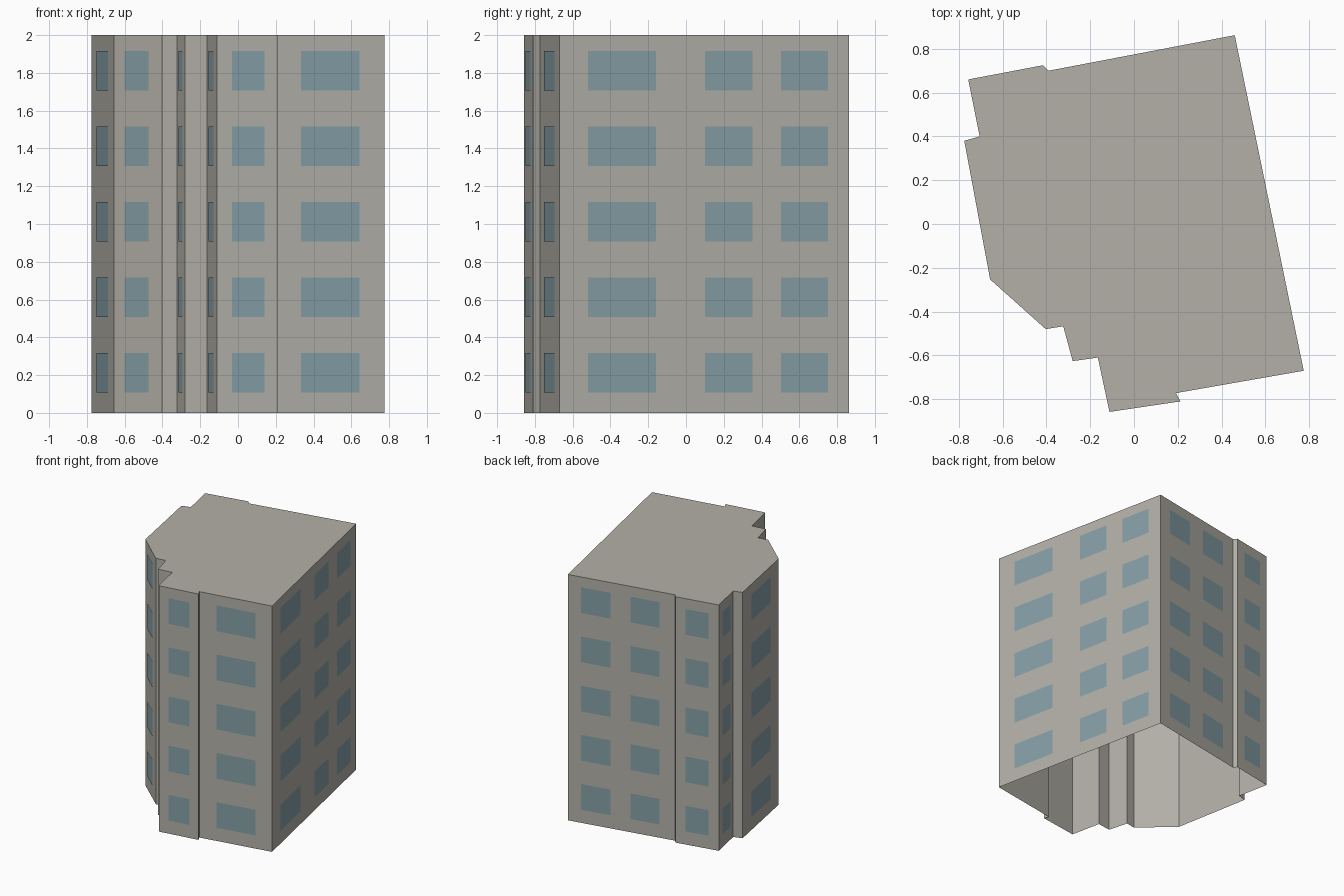
import bpy
import bmesh
from mathutils import Vector

cube = bpy.data.objects.get("Cube")
if cube:
    bpy.data.objects.remove(cube, do_unlink=True)

HEIGHT = 2.0
FLOORS = 5
STOREY = HEIGHT / FLOORS
SILL, HEAD = 0.108, 0.317
PROUD = 0.003  # window plates sit just outside the walls

# Footprint corners, anticlockwise, each with the window spans
# (fractions of the length) on the wall that starts there
WALLS = [
    ((0.775, -0.67), [(0.098, 0.333), (0.503, 0.667), (0.765, 0.928)]),
    ((0.46, 0.862), [(0.125, 0.40), (0.585, 0.86)]),
    ((-0.39, 0.70), []),
    ((-0.415, 0.725), [(0.23, 0.77)]),
    ((-0.757, 0.66), [(0.25, 0.77)]),
    ((-0.705, 0.40), []),
    ((-0.775, 0.38), [(0.235, 0.77)]),
    ((-0.657, -0.253), [(0.23, 0.73)]),
    ((-0.403, -0.48), []),
    ((-0.323, -0.467), [(0.25, 0.72)]),
    ((-0.28, -0.626), []),
    ((-0.165, -0.61), [(0.22, 0.70)]),
    ((-0.112, -0.858), [(0.25, 0.78)]),
    ((0.212, -0.81), []),
    ((0.192, -0.772), [(0.24, 0.775)]),
]


def material(name, colour):
    mat = bpy.data.materials.new(name)
    mat.use_nodes = True
    mat.diffuse_color = colour
    mat.node_tree.nodes["Principled BSDF"].inputs["Base Color"].default_value = colour
    return mat


def finish(bm, name, mat):
    mesh = bpy.data.meshes.new(name)
    bm.to_mesh(mesh)
    bm.free()
    mesh.materials.append(mat)
    obj = bpy.data.objects.new(name, mesh)
    bpy.context.collection.objects.link(obj)
    return obj


concrete = material("warm grey concrete", (0.45, 0.435, 0.39, 1))
glass = material("blue grey glass", (0.235, 0.35, 0.385, 1))

# Shell: walls and flat roof, open underneath
bm = bmesh.new()
low = [bm.verts.new((x, y, 0)) for (x, y), _ in WALLS]
high = [bm.verts.new((x, y, HEIGHT)) for (x, y), _ in WALLS]
for i in range(len(WALLS)):
    j = (i + 1) % len(WALLS)
    bm.faces.new((low[i], low[j], high[j], high[i]))
bm.faces.new(high)
finish(bm, "walls_and_roof", concrete)

# Windows: thin panes repeated on every storey
bm = bmesh.new()
for i, (corner, spans) in enumerate(WALLS):
    start = Vector((*corner, 0))
    along = Vector((*WALLS[(i + 1) % len(WALLS)][0], 0)) - start
    outward = Vector((along.y, -along.x, 0)).normalized() * PROUD
    for a, b in spans:
        for floor in range(FLOORS):
            z0, z1 = floor * STOREY + SILL, floor * STOREY + HEAD
            pane = [(a, z0), (b, z0), (b, z1), (a, z1)]
            bm.faces.new([bm.verts.new(start + along * t + outward + Vector((0, 0, z)))
                          for t, z in pane])
finish(bm, "windows", glass)
